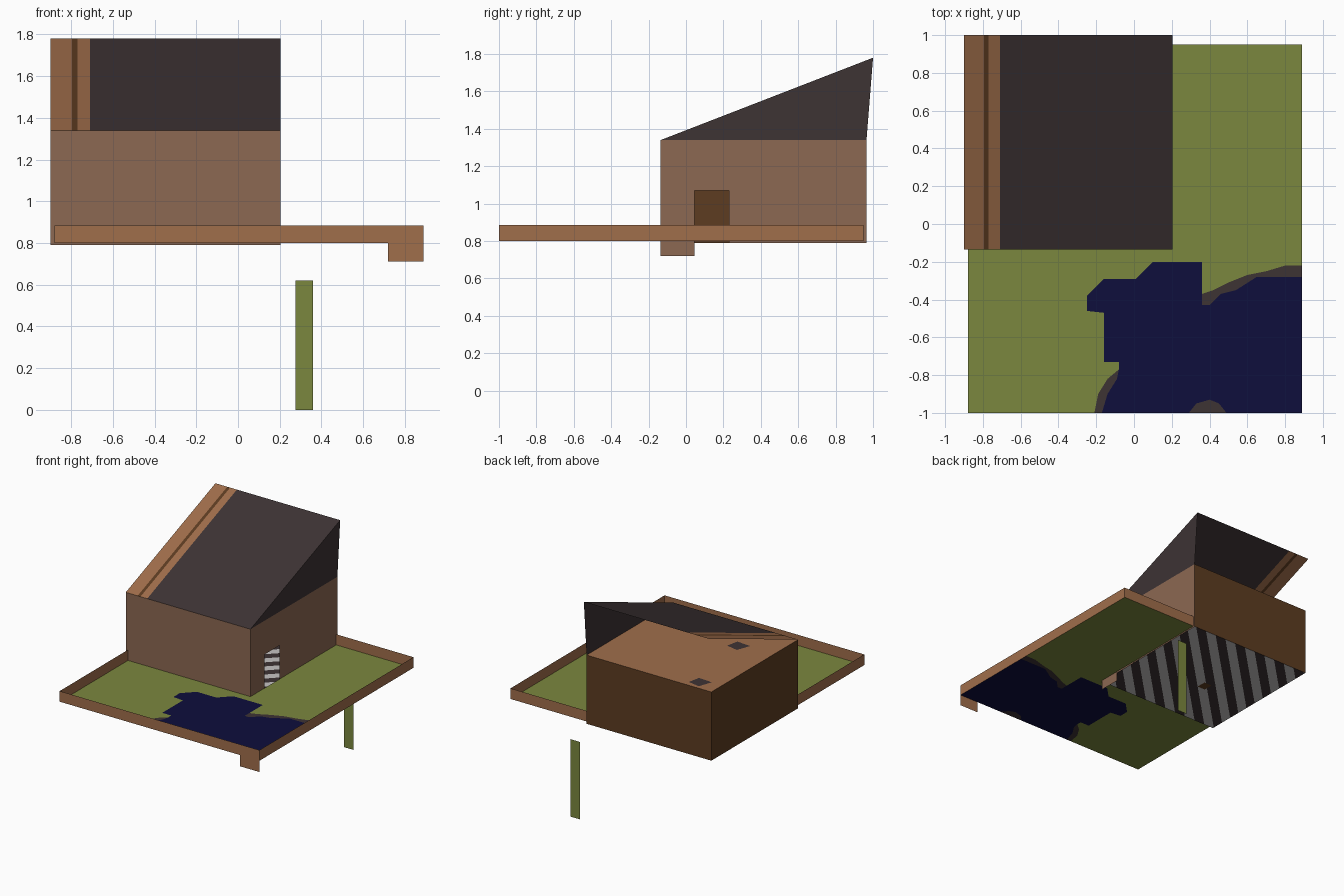
import bpy, bmesh, math
from mathutils import Vector

if "Cube" in bpy.data.objects:
    bpy.data.objects.remove(bpy.data.objects["Cube"])


def material(name, rgb):
    lin = [((c / 255 + 0.055) / 1.055) ** 2.4 if c > 10 else c / 255 / 12.92 for c in rgb]
    m = bpy.data.materials.new(name)
    m.diffuse_color = (*lin, 1)
    m.use_nodes = True
    m.node_tree.nodes["Principled BSDF"].inputs["Base Color"].default_value = m.diffuse_color
    return m


GRASS = material("olive_grass", (123, 135, 62))
WATER = material("navy_water", (14, 14, 60))
DARK = material("charcoal", (61, 51, 52))
WALL = material("tan_plaster", (140, 104, 82))
WOOD = material("orange_wood", (160, 110, 75))
BROWN = material("dark_wood", (93, 60, 33))
PALE = material("pale_tile", (198, 196, 196))


def sheet(name, pts, mat, facing):
    """Flat single-sided panel whose normal points along 'facing'."""
    bm = bmesh.new()
    f = bm.faces.new([bm.verts.new(p) for p in pts])
    f.normal_update()
    if f.normal.dot(Vector(facing)) < 0:
        f.normal_flip()
    me = bpy.data.meshes.new(name)
    bm.to_mesh(me)
    bm.free()
    me.materials.append(mat)
    ob = bpy.data.objects.new(name, me)
    bpy.context.collection.objects.link(ob)
    return ob


def flat(name, pts, z, mat):
    return sheet(name, [(x, y, z) for x, y in pts], mat, (0, 0, 1))


def facing_y(name, pts, y, mat, d):
    return sheet(name, [(x, y, z) for x, z in pts], mat, (0, d, 0))


def facing_x(name, pts, x, mat, d):
    return sheet(name, [(x, y, z) for y, z in pts], mat, (d, 0, 0))


def rect(a0, a1, b0, b1):
    return [(a0, b0), (a1, b0), (a1, b1), (a0, b1)]


# Main dimensions
HX0, HX1, HY0, HY1 = -0.90, 0.205, -0.135, 0.965   # house
FLOOR, EAVE = 0.79, 1.34
GX0, GX1, GY0, GY1, GZ = -0.88, 0.89, -1.0, 0.95, 0.80   # garden
RAIL = 0.885

# Garden: lawn, pond and banks share their shorelines
west_out = [(-.21, -1), (-.19, -.9), (-.14, -.82)]
west_in = [(-.17, -1), (-.14, -.9), (-.09, -.82)]
shore = [(-.08, -.77), (-.08, -.73), (-.16, -.73), (-.16, -.47), (-.25, -.46), (-.25, -.38),
         (-.16, -.29), (.01, -.29), (.10, -.2), (.36, -.2), (.36, -.37)]
north_out = [(.42, -.35), (.5, -.31), (.6, -.27), (.7, -.25), (.8, -.22), (GX1, -.22)]
north_in = [(.36, -.43), (.40, -.43), (.46, -.37), (.54, -.35), (.65, -.28), (GX1, -.28)]
south_in = [(.49, -1), (.45, -.95), (.40, -.93), (.33, -.95), (.29, -1)]
flat("lawn", [(GX0, GY0)] + west_out + shore + north_out +
     [(GX1, GY1), (HX1, GY1), (HX1, HY0), (GX0, HY0)], GZ, GRASS)
flat("pond", west_in + shore + north_in + [(GX1, GY0)] + south_in, GZ, WATER)
flat("west_bank", west_out + [shore[0]] + west_in[::-1], GZ, DARK)
flat("north_bank", [shore[-1]] + north_out + north_in[::-1], GZ, DARK)
flat("south_bank", south_in, GZ, DARK)

# Low fence, with a tab hanging at the front right corner
facing_y("front_fence", [(GX0, GZ), (.72, GZ), (.72, .71), (GX1, .71), (GX1, RAIL), (GX0, RAIL)],
         GY0, WOOD, -1)
facing_y("back_fence", rect(HX1, GX1, GZ, RAIL), GY1, WOOD, 1)
facing_x("right_fence", rect(GY0, GY1, GZ, RAIL), GX1, WOOD, 1)
facing_x("left_fence", rect(GY0, HY0, GZ, RAIL), GX0, WOOD, -1)

# House walls, right one with an open doorway and a hanging skirt
facing_y("front_wall", rect(HX0, HX1, FLOOR, EAVE), HY0, WALL, -1)
facing_y("back_wall", rect(HX0, HX1, FLOOR, EAVE), HY1, BROWN, 1)
facing_x("left_wall", rect(HY0, HY1, FLOOR, EAVE), HX0, BROWN, -1)
facing_x("right_wall", [(HY0, .72), (.045, .72), (.045, 1.07), (.23, 1.07), (.23, FLOOR),
                        (HY1, FLOOR), (HY1, EAVE), (HY0, EAVE)], HX1, WALL, 1)
flat("ceiling", rect(HX0, HX1, HY0, HY1), EAVE, WOOD)
for cx, cy in ((-.61, .21), (-.74, .88)):
    flat("ceiling_patch", [(cx - .07, cy - .05), (cx + .05, cy - .06), (cx + .07, cy + .04),
                           (cx - .03, cy + .06)], EAVE + .002, DARK)

# Striped floor: cut diagonally, alternate colours by band
floor = flat("striped_floor", rect(HX0, HX1, HY0, HY1), FLOOR, PALE)
floor.data.materials.append(DARK)
BAND = 0.097
bm = bmesh.new()
bm.from_mesh(floor.data)
for i in range(-20, 6):
    bmesh.ops.bisect_plane(bm, geom=bm.verts[:] + bm.edges[:] + bm.faces[:],
                           plane_co=(i * BAND, 0, 0), plane_no=(1, -1, 0))
for f in bm.faces:
    c = f.calc_center_median()
    f.material_index = math.floor((c.x - c.y) / BAND) % 2
bm.to_mesh(floor.data)
bm.free()
flat("floor_hatch", rect(-.47, -.40, .28, .36), FLOOR - .003, BROWN)

# Lean-to roof, open at the back and left
RY, RZ = 1.0, 1.78
for name, x0, x1, mat in (("roof_slope", -.71, HX1, DARK), ("roof_trim", -.77, -.71, WOOD),
                          ("roof_groove", -.795, -.77, BROWN), ("roof_edge", HX0, -.795, WOOD)):
    sheet(name, [(x0, HY0, EAVE), (x1, HY0, EAVE), (x1, RY, RZ), (x0, RY, RZ)], mat, (0, 0, 1))
facing_x("roof_gable", [(HY0, EAVE), (HY1, EAVE), (RY, RZ)], HX1, DARK, 1)

# Flat post below the back of the garden
facing_y("post", rect(.275, .36, 0, .62), GY1, GRASS, -1)
